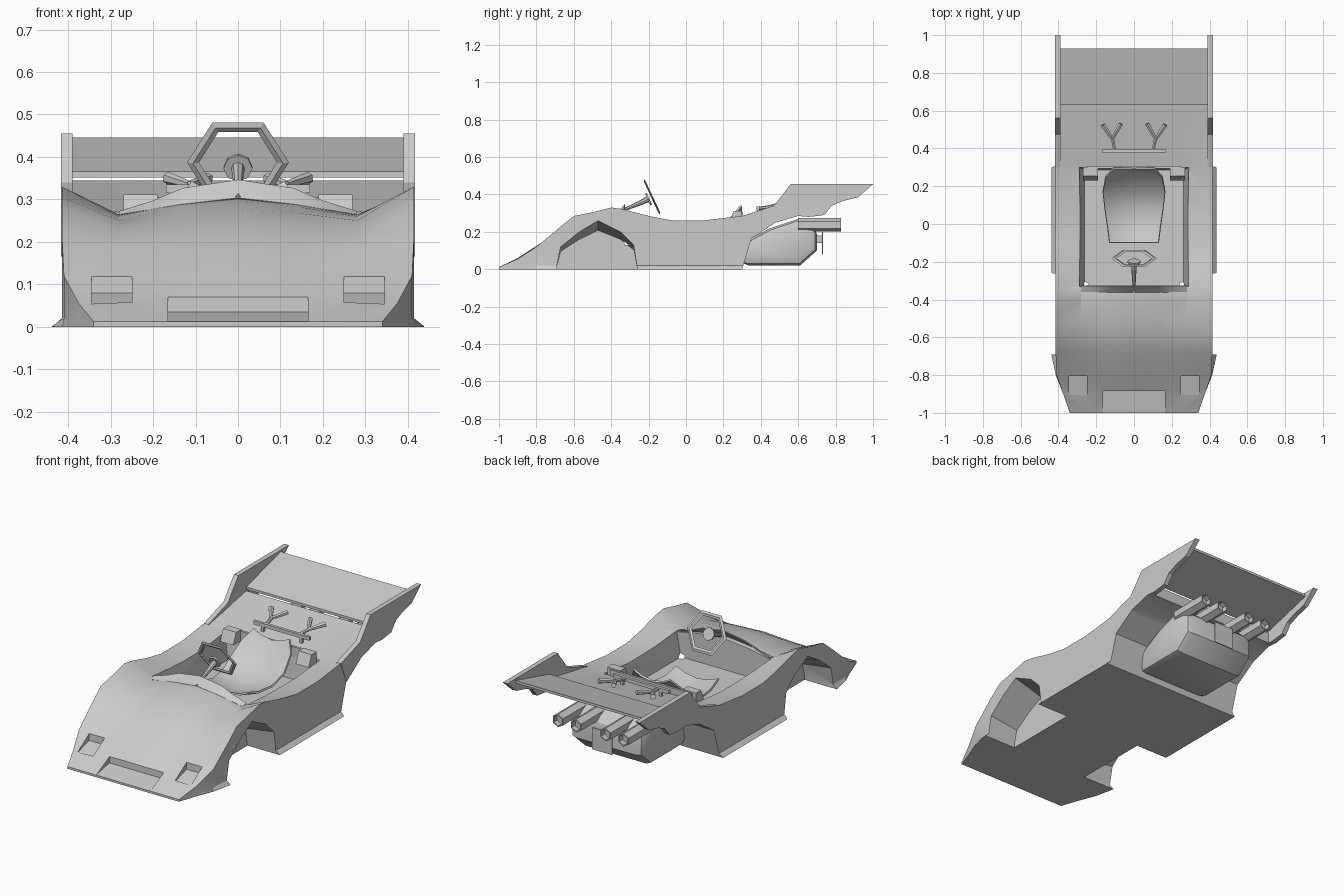
import bpy, bmesh, math
from mathutils import Vector

cube = bpy.data.objects.get("Cube")
if cube:
    bpy.data.objects.remove(cube)

grey = bpy.data.materials.new("plain_grey")
grey.use_nodes = True
GREY = (0.6, 0.6, 0.6, 1)
grey.diffuse_color = GREY
grey.node_tree.nodes["Principled BSDF"].inputs["Base Color"].default_value = GREY


def activate(ob):
    bpy.ops.object.select_all(action="DESELECT")
    ob.select_set(True)
    bpy.context.view_layer.objects.active = ob


def finish(name, bm):
    mesh = bpy.data.meshes.new(name)
    bm.to_mesh(mesh)
    bm.free()
    ob = bpy.data.objects.new(name, mesh)
    bpy.context.collection.objects.link(ob)
    mesh.materials.append(grey)
    return ob


def loft(name, rings, closed=True):
    """Skin equal-length rings; closed rings get end caps."""
    bm = bmesh.new()
    rows = [[bm.verts.new(p) for p in ring] for ring in rings]
    n = len(rows[0])
    for a, b in zip(rows, rows[1:]):
        for i in range(n if closed else n - 1):
            j = (i + 1) % n
            bm.faces.new((a[i], a[j], b[j], b[i]))
    if closed:
        bm.faces.new(rows[0])
        bm.faces.new(rows[-1])
    bmesh.ops.recalc_face_normals(bm, faces=bm.faces)
    return finish(name, bm)


def prism(name, profile, x0, x1, inner_height=1.0):
    """Extrude a (y, z) profile along x."""
    return loft(name, [[(x0, y, z * inner_height) for y, z in profile],
                       [(x1, y, z) for y, z in profile]])


def box(name, lo, hi):
    (y0, z0), (y1, z1) = lo[1:], hi[1:]
    return prism(name, [(y0, z0), (y1, z0), (y1, z1), (y0, z1)], lo[0], hi[0])


def tube(name, a, b, r0, r1, sides=8):
    a, b = Vector(a), Vector(b)
    bm = bmesh.new()
    bmesh.ops.create_cone(bm, cap_ends=True, segments=sides, radius1=r0,
                          radius2=r1, depth=(b - a).length)
    rot = (b - a).to_track_quat("Z", "Y").to_matrix().to_4x4()
    bm.transform(rot)
    bmesh.ops.translate(bm, verts=bm.verts, vec=(a + b) / 2)
    return finish(name, bm)


def cut(ob, cutter):
    mod = ob.modifiers.new("cut", "BOOLEAN")
    mod.operation, mod.solver, mod.object = "DIFFERENCE", "EXACT", cutter
    activate(ob)
    bpy.ops.object.modifier_apply(modifier=mod.name)
    bpy.data.objects.remove(cutter)


def modify(ob, kind, **settings):
    mod = ob.modifiers.new(kind.title(), kind)
    for key, value in settings.items():
        setattr(mod, key, value)
    activate(ob)
    bpy.ops.object.modifier_apply(modifier=mod.name)


# Main body: y, half width, sill flare, heights at fender, valley, hood, centre
stations = [
    (-1.0, .34, 0, .012, .012, .012, .012),
    (-.9, .375, 0, .055, .06, .06, .06),
    (-.8, .41, .004, .12, .12, .122, .125),
    (-.68, .415, .025, .22, .19, .197, .205),
    (-.6, .415, .022, .285, .225, .238, .245),
    (-.5, .415, .022, .305, .25, .268, .275),
    (-.4, .415, .022, .33, .26, .283, .295),
    (-.34, .415, .022, .322, .264, .29, .304),
    (-.2, .415, .022, .285, .255, .26, .26),
    (-.08, .415, .022, .262, .25, .25, .25),
    (.1, .415, .022, .262, .25, .25, .25),
    (.3, .415, .022, .285, .27, .27, .27),
    (.47, .415, 0, .315, .308, .308, .308),
    (.63, .415, 0, .345, .345, .345, .345),
]
rings = []
for y, w, flare, fender, valley, hood, mid in stations:
    k = w / .415
    half = [(.14 * k, y, hood), (.28 * k, y, valley), (w, y, fender),
            (w, y, min(.02, fender * .6)), (w + flare, y, 0)]
    rings.append([(0, y, mid)] + half + [(-x, b, z) for x, b, z in reversed(half)])
body = loft("body", rings)

# Wheel wells
rear_arch = [(.3, -.05), (.3, 0), (.35, .165), (.48, .25), (.6, .285),
             (.7, .285), (.7, -.05)]
cut(body, prism("rear_arch_cutter", rear_arch, -.6, .6))
front_arch = [(-.69, -.05), (-.69, .02), (-.67, .12), (-.57, .2), (-.47, .26),
              (-.35, .2), (-.28, .13), (-.26, 0), (-.26, -.05)]
for s in (-1, 1):
    cut(body, prism("front_arch_cutter", front_arch, s * .24, s * .416, .8))
    cut(body, prism("sill_gap_cutter", front_arch, s * .4155, s * .6))

# Cockpit tub with walls leaning outward
tub = [[(x, y, z) for x, y in ((-w, -.33), (w, -.33), (w, back), (-w, back))]
       for w, z, back in ((.262, .13, .285), (.29, .27, .3), (.29, .6, .3))]
cut(body, loft("tub_cutter", tub))

# Nose intake and headlight recesses
cut(body, prism("intake_cutter", [(-1.1, .012), (-1, .012), (-.885, .035),
                                  (-.88, .2), (-1.1, .2)], -.165, .165))
for s in (-1, 1):
    cut(body, prism("headlight_cutter", [(-.905, .05), (-.805, .08), (-.8, .2),
                                         (-.905, .2)], s * .25, s * .345))

# Wind deflector on the cowl
base = [(.28, .262), (.2, .275), (.13, .287), (0, .302)]
edge = [(.28, .27), (.2, .295), (.13, .325), (0, .345)]
rows = []
for y, pts in ((-.36, base), (-.327, edge)):
    rows.append([(-x, y, z) for x, z in pts] + [(x, y, z) for x, z in pts[-2::-1]])
deflector = loft("wind_deflector", rows, closed=False)
modify(deflector, "SOLIDIFY", thickness=.005, offset=0)

# Seat shell, hollow across its width
seat_path = [(-.1, .165, .13), (-.02, .14, .14), (.08, .14, .155),
             (.17, .18, .165), (.25, .25, .15), (.295, .305, .11)]
seat = loft("seat", [[(w * t, y, z + .035 * t * t) for t in (-1, -.6, 0, .6, 1)]
                     for y, z, w in seat_path], closed=False)
modify(seat, "SOLIDIFY", thickness=.01, offset=0)

# Bulkhead behind the seat
box("cockpit_bulkhead", (-.25, .293, .25), (.25, .306, .305))
for s in (-1, 1):
    prism("bulkhead_shoulder", [(.23, .25), (.3, .25), (.3, .312), (.255, .312)],
          s * .19, s * .27)

# Steering wheel, hub and column
bpy.ops.mesh.primitive_torus_add(major_segments=6, minor_segments=4,
                                 major_radius=.106, minor_radius=.014,
                                 location=(0, -.182, .387),
                                 rotation=(math.radians(115), 0, 0))
wheel = bpy.context.object
wheel.name = "steering_wheel"
wheel.scale.z = .35
wheel.data.materials.clear()
wheel.data.materials.append(grey)
tube("steering_column", (0, -.36, .305), (0, -.2, .375), .006, .016)
tube("steering_hub", (0, -.205, .373), (0, -.196, .377), .034, .034)

# Tail fins and rear wing
fin = [(.3, .285), (.47, .34), (.56, .455), (1, .455), (.92, .385), (.84, .365),
       (.78, .34), (.74, .29), (.66, .28), (.6, .285), (.48, .25), (.35, .165)]
for s in (-1, 1):
    prism("tail_fin", fin, s * .39, s * .417)
prism("rear_wing", [(.63, .352), (.93, .432), (.93, .446), (.63, .366)], -.392, .392)

# Engine block under the deck
engine = prism("engine_block", [(.3, .02), (.61, .02), (.7, .1), (.7, .22),
                                (.6, .27), (.45, .22), (.3, .14)], -.22, .22)
modify(engine, "BEVEL", width=.035, segments=2, limit_method="ANGLE",
       angle_limit=math.radians(60))
box("tail_plate", (-.06, .726, .08), (.06, .732, .2))
box("tail_plate_mount", (-.03, .69, .14), (.03, .728, .18))

# Exhaust pipes
for x in (-.2, -.09, .09, .2):
    pipe = tube("exhaust_pipe", (x, .6, .237), (x, .83, .237), .036, .036, 6)
    cut(pipe, tube("bore_cutter", (x, .8, .237), (x, .9, .237), .029, .029, 6))

# Intake rack on the rear deck
box("rack_bar", (-.17, .378, .315), (.17, .394, .335))
for s in (-1, 1):
    box("rack_foot", (s * .11, .38, .28), (s * .125, .392, .32))
    tube("rack_stem", (s * .1, .385, .325), (s * .115, .455, .335), .009, .009, 6)
    tube("rack_outer_prong", (s * .115, .45, .335), (s * .165, .525, .35), .009, .015, 6)
    tube("rack_inner_prong", (s * .115, .45, .335), (s * .07, .53, .35), .009, .013, 6)

# Smooth the curved surfaces, keep hard edges crisp
for ob in (body, seat, deflector, engine):
    activate(ob)
    bpy.ops.object.shade_smooth_by_angle(angle=math.radians(30))
